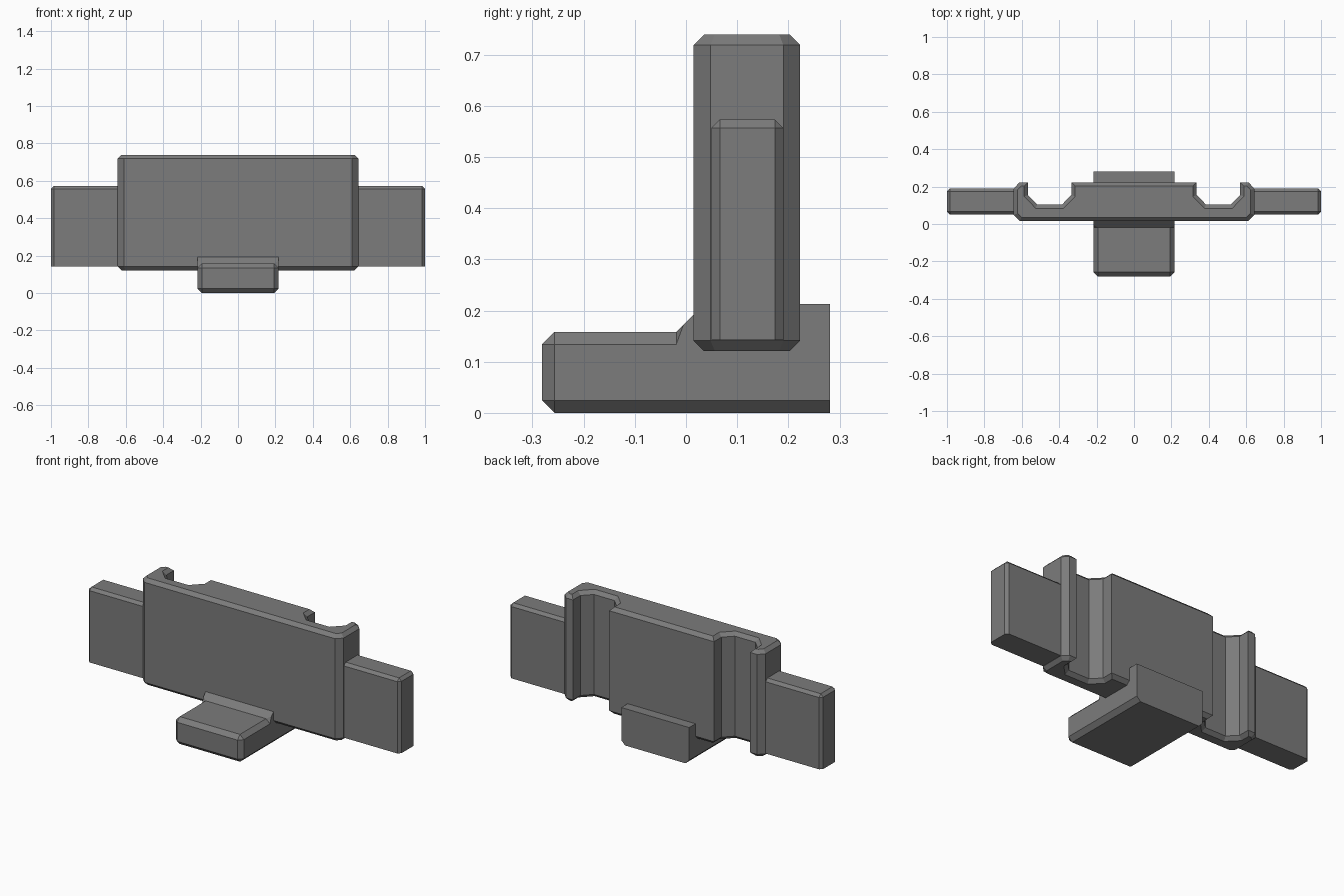
import bpy, bmesh
from mathutils import Vector

if "Cube" in bpy.data.objects:
    bpy.data.objects.remove(bpy.data.objects["Cube"])

dark = bpy.data.materials.new("dark_grey")
dark.diffuse_color = (0.2, 0.2, 0.2, 1)
dark.use_nodes = True
dark.node_tree.nodes["Principled BSDF"].inputs["Base Color"].default_value = dark.diffuse_color


def near(a, b):
    return abs(a - b) < 1e-3


def prism(name, pts, to3d, a, b, bevel, pick, finish=None):
    """Extrude a closed 2D profile from a to b and chamfer the picked edges."""
    bm = bmesh.new()
    lo = [bm.verts.new(to3d(p, a)) for p in pts]
    hi = [bm.verts.new(to3d(p, b)) for p in pts]
    bm.faces.new(lo)
    bm.faces.new(hi)
    n = len(pts)
    for i in range(n):
        j = (i + 1) % n
        bm.faces.new((lo[i], lo[j], hi[j], hi[i]))
    bmesh.ops.recalc_face_normals(bm, faces=bm.faces)
    edges = [e for e in bm.edges if pick(e.verts[0].co, e.verts[1].co)]
    bmesh.ops.bevel(bm, geom=edges, offset=bevel, offset_type='OFFSET',
                    segments=1, profile=0.5, affect='EDGES', clamp_overlap=False)
    if finish:
        finish(bm)
    bmesh.ops.recalc_face_normals(bm, faces=bm.faces)
    me = bpy.data.meshes.new(name)
    bm.to_mesh(me)
    bm.free()
    me.materials.append(dark)
    ob = bpy.data.objects.new(name, me)
    bpy.context.collection.objects.link(ob)
    return ob


def xy(p, h):
    return Vector((p[0], p[1], h))


def yz(p, h):
    return Vector((h, p[0], p[1]))


# main plate: plan outline with two grooves in the back, chamfered rims
half = [(0.61, 0.015), (0.643, 0.048), (0.643, 0.19), (0.612, 0.223),
        (0.567, 0.223), (0.567, 0.155), (0.517, 0.104), (0.385, 0.104),
        (0.335, 0.155), (0.335, 0.223)]
outline = half + [(-x, y) for x, y in reversed(half)]
prism("plate", outline, xy, 0.121, 0.739, 0.02, lambda a, b: near(a.z, b.z))

# side wings: chamfered on top and on the outer upright edges
for s, name in ((1, "wing_right"), (-1, "wing_left")):
    rect = [(s * 0.6, 0.05), (s, 0.05), (s, 0.19), (s * 0.6, 0.19)]

    def wing_edges(a, b, s=s):
        outer = near(a.x, s) and near(b.x, s)
        inner = near(a.x, s * 0.6) and near(b.x, s * 0.6)
        bottom = near(a.z, 0.142) and near(b.z, 0.142)
        top = near(a.z, b.z) and not bottom
        return (top and not inner) or (outer and not near(a.z, b.z))

    prism(name, rect, xy, 0.142, 0.573, 0.016, wing_edges)

# foot: side profile with a sloped step, chamfered front, bottom and low top
side = [(-0.281, 0), (0.281, 0), (0.281, 0.213), (0.036, 0.213),
        (-0.005, 0.172), (-0.019, 0.158), (-0.281, 0.158)]


def foot_edges(a, b):
    front = near(a.y, -0.281) and near(b.y, -0.281)
    bottom = near(a.z, 0) and near(b.z, 0)
    back = near(a.y, 0.281) and near(b.y, 0.281)
    low_top = near(a.z, 0.158) and near(b.z, 0.158) and not near(a.y, b.y)
    return front or low_top or (bottom and not back)


def end_chamfer(bm):
    """Run the low top chamfer at full width up to the sloped step."""
    def find(x, y, z):
        return min(bm.verts, key=lambda v: (v.co - Vector((x, y, z))).length)

    for s in (1, -1):
        corner = find(s * 0.217, -0.019, 0.158)
        inner = find(s * 0.193, -0.019, 0.158)
        upper = find(s * 0.217, -0.005, 0.172)
        if corner is not inner:
            corner.co.z = 0.134
            bmesh.ops.connect_vert_pair(bm, verts=[inner, upper])


prism("foot", side, yz, -0.217, 0.217, 0.024, foot_edges, end_chamfer)
